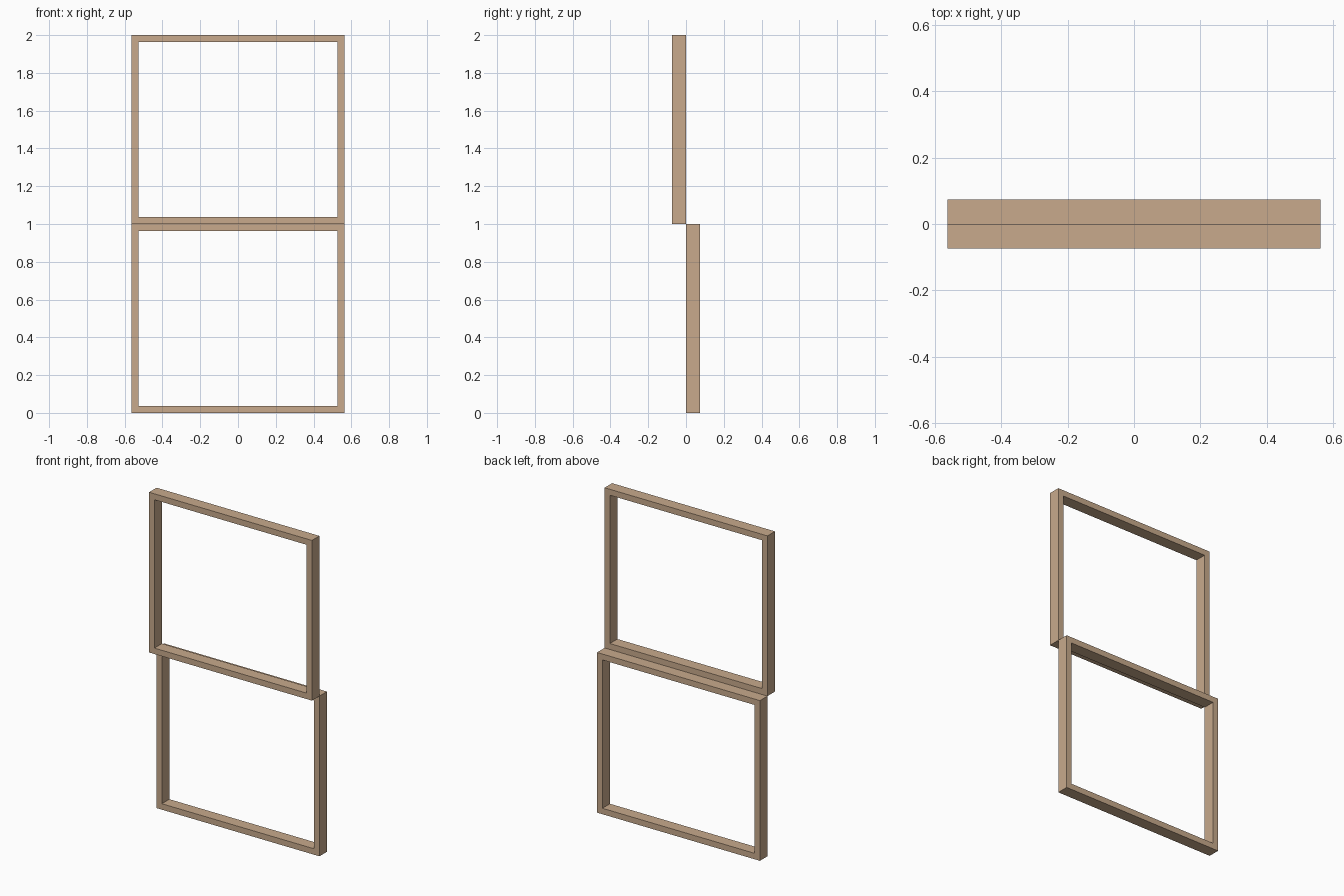
import bpy
import bmesh

cube = bpy.data.objects.get("Cube")
if cube:
    bpy.data.objects.remove(cube, do_unlink=True)

HALF_WIDTH = 0.5625
HALF_HEIGHT = 0.5
DEPTH = 0.074
BAR = 0.037

# Pale timber shared by both sashes
timber = bpy.data.materials.new("pale_timber")
timber.use_nodes = True
colour = (0.578, 0.402, 0.262, 1)
timber.diffuse_color = colour
bsdf = next(n for n in timber.node_tree.nodes if n.type == 'BSDF_PRINCIPLED')
bsdf.inputs["Base Color"].default_value = colour


def sash(name, y_front, z_centre):
    """Open rectangular frame: a bar section swept round four mitred corners."""
    bm = bmesh.new()
    section = [(0, 0), (BAR, 0), (BAR, DEPTH), (0, DEPTH)]
    corners = [(-1, -1), (1, -1), (1, 1), (-1, 1)]
    rings = [[bm.verts.new((sx * (HALF_WIDTH - inset), y, sz * (HALF_HEIGHT - inset)))
              for inset, y in section] for sx, sz in corners]
    for i in range(4):
        here, after = rings[i], rings[(i + 1) % 4]
        for j in range(4):
            k = (j + 1) % 4
            bm.faces.new((here[j], after[j], after[k], here[k]))
    bmesh.ops.recalc_face_normals(bm, faces=bm.faces[:])
    mesh = bpy.data.meshes.new(name)
    bm.to_mesh(mesh)
    bm.free()
    mesh.materials.append(timber)
    obj = bpy.data.objects.new(name, mesh)
    obj.location = (0, y_front, z_centre)
    bpy.context.scene.collection.objects.link(obj)


# Lower sash sits behind, upper sash in front
sash("lower_sash_frame", 0, HALF_HEIGHT)
sash("upper_sash_frame", -DEPTH, 3 * HALF_HEIGHT)
